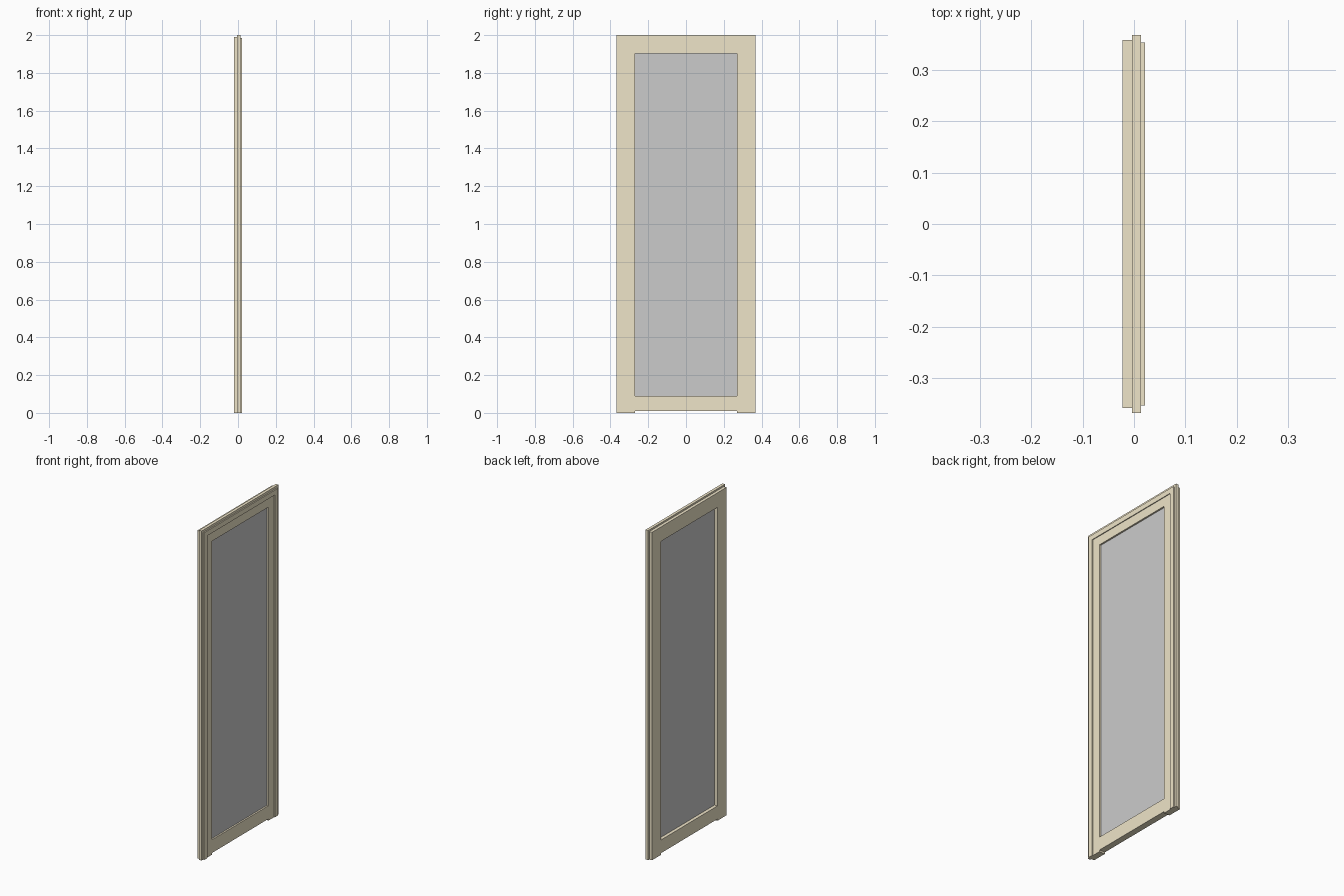
import bpy, bmesh

if "Cube" in bpy.data.objects:
    bpy.data.objects.remove(bpy.data.objects["Cube"])

HALF_W, HEIGHT = 0.368, 2.0
OPENING = 0.27            # half width of the glazed opening
RAIL_Z = (0.01, 0.09)     # bottom rail bottom and top

tan = bpy.data.materials.new("tan_paint")
tan.diffuse_color = (0.86, 0.78, 0.58, 1)
tan.use_nodes = True
tan.node_tree.nodes["Principled BSDF"].inputs["Base Color"].default_value = tan.diffuse_color


def finish(name, bm, mat=None):
    bmesh.ops.recalc_face_normals(bm, faces=bm.faces)
    mesh = bpy.data.meshes.new(name)
    bm.to_mesh(mesh)
    bm.free()
    obj = bpy.data.objects.new(name, mesh)
    bpy.context.collection.objects.link(obj)
    if mat:
        mesh.materials.append(mat)
    return obj


def loft(name, rings, mat=None):
    """Skin closed rings of equal length and cap both ends."""
    bm = bmesh.new()
    rows = [[bm.verts.new(p) for p in ring] for ring in rings]
    n = len(rows[0])
    for a, b in zip(rows, rows[1:]):
        for i in range(n):
            j = (i + 1) % n
            bm.faces.new((a[i], a[j], b[j], b[i]))
    bm.faces.new(rows[0])
    bm.faces.new(rows[-1])
    return finish(name, bm, mat)


def box(name, x, y, z, mat=None):
    ring = [(x[0], z[0]), (x[1], z[0]), (x[1], z[1]), (x[0], z[1])]
    return loft(name, [[(px, py, pz) for px, pz in ring] for py in y], mat)


# Stepped frame section: depth x, distance y from the centre line
profile = [(-0.022, OPENING), (-0.022, 0.358), (-0.004, 0.358), (-0.004, HALF_W),
           (0.014, HALF_W), (0.014, 0.354), (0.021, 0.354), (0.021, 0.324),
           (0.016, 0.324), (0.016, OPENING)]

# Two stiles and the head, mitred at the top corners
rings = []
for side, at_top in ((1, False), (1, True), (-1, True), (-1, False)):
    rings.append([(x, side * y, HEIGHT - HALF_W + y if at_top else 0.0)
                  for x, y in profile])
loft("outer_frame", rings, tan)

# Bottom rail between the stiles, slightly off the floor
box("bottom_rail", (-0.022, 0.016), (-OPENING, OPENING), RAIL_Z, tan)

# Recessed panel, tucked a little into the frame
box("glass_panel", (-0.002, 0.006), (-OPENING - 0.005, OPENING + 0.005),
    (RAIL_Z[1] - 0.005, HEIGHT - HALF_W + OPENING + 0.005))
